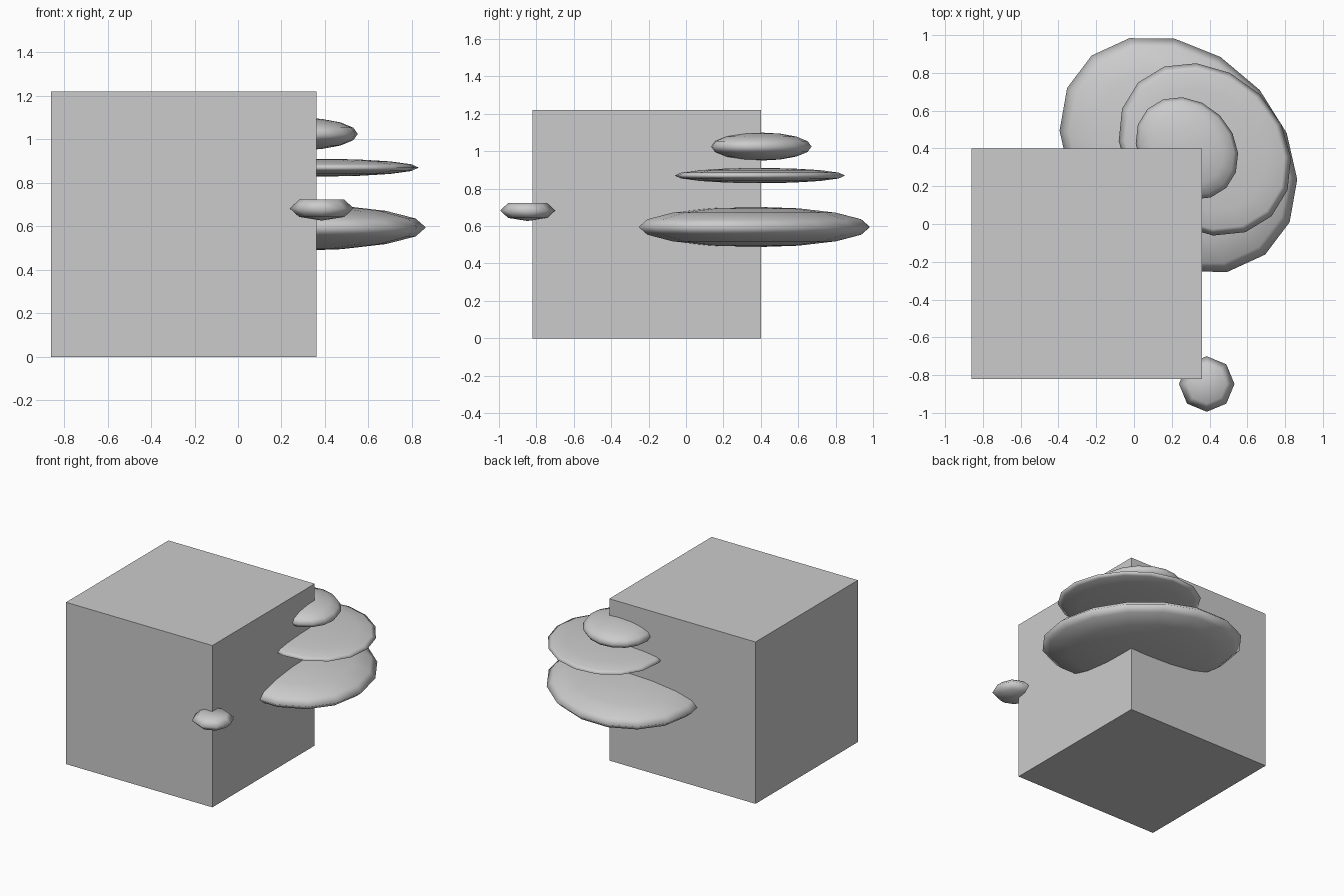
import bpy, bmesh
from math import radians
from mathutils import Matrix, Vector

if "Cube" in bpy.data.objects:
    bpy.data.objects.remove(bpy.data.objects["Cube"])


def finish(bm, name, smooth):
    me = bpy.data.meshes.new(name)
    for f in bm.faces:
        f.smooth = smooth
    bm.to_mesh(me)
    bm.free()
    ob = bpy.data.objects.new(name, me)
    bpy.context.collection.objects.link(ob)
    return ob


def cap(name, centre, size, turn=0, phase=0, segments=16, rings=8, flat_top=False):
    """Flattened low-poly sphere, its long axis turned about z."""
    bm = bmesh.new()
    bmesh.ops.create_uvsphere(bm, u_segments=segments, v_segments=rings, radius=1)
    if flat_top:
        levels = sorted({round(v.co.z, 3) for v in bm.verts})
        for v in bm.verts:
            v.co.z = min(v.co.z, levels[-2])
    shape = (Matrix.Rotation(radians(turn), 4, 'Z')
             @ Matrix.Diagonal((*size, 1))
             @ Matrix.Rotation(radians(phase), 4, 'Z'))
    bm.transform(Matrix.Translation(Vector(centre)) @ shape)
    return finish(bm, name, True)


# Main block
bm = bmesh.new()
bmesh.ops.create_cube(bm, size=1.22)
bm.transform(Matrix.Translation((-0.25, -0.21, 0.61)))
finish(bm, "block", False)

# Three shelf fungi stacked on the back right edge
cap("large_shelf", (0.235, 0.365, 0.595), (0.70, 0.55, 0.108), 135, -5)
cap("middle_shelf", (0.375, 0.395, 0.87), (0.50, 0.412, 0.041), 135, 0)
cap("top_shelf", (0.28, 0.40, 1.025), (0.295, 0.247, 0.075), 135, 0)

# Small bud on the front right edge
cap("small_bud", (0.385, -0.847, 0.683), (0.147, 0.147, 0.056),
    segments=8, rings=4, flat_top=True)
